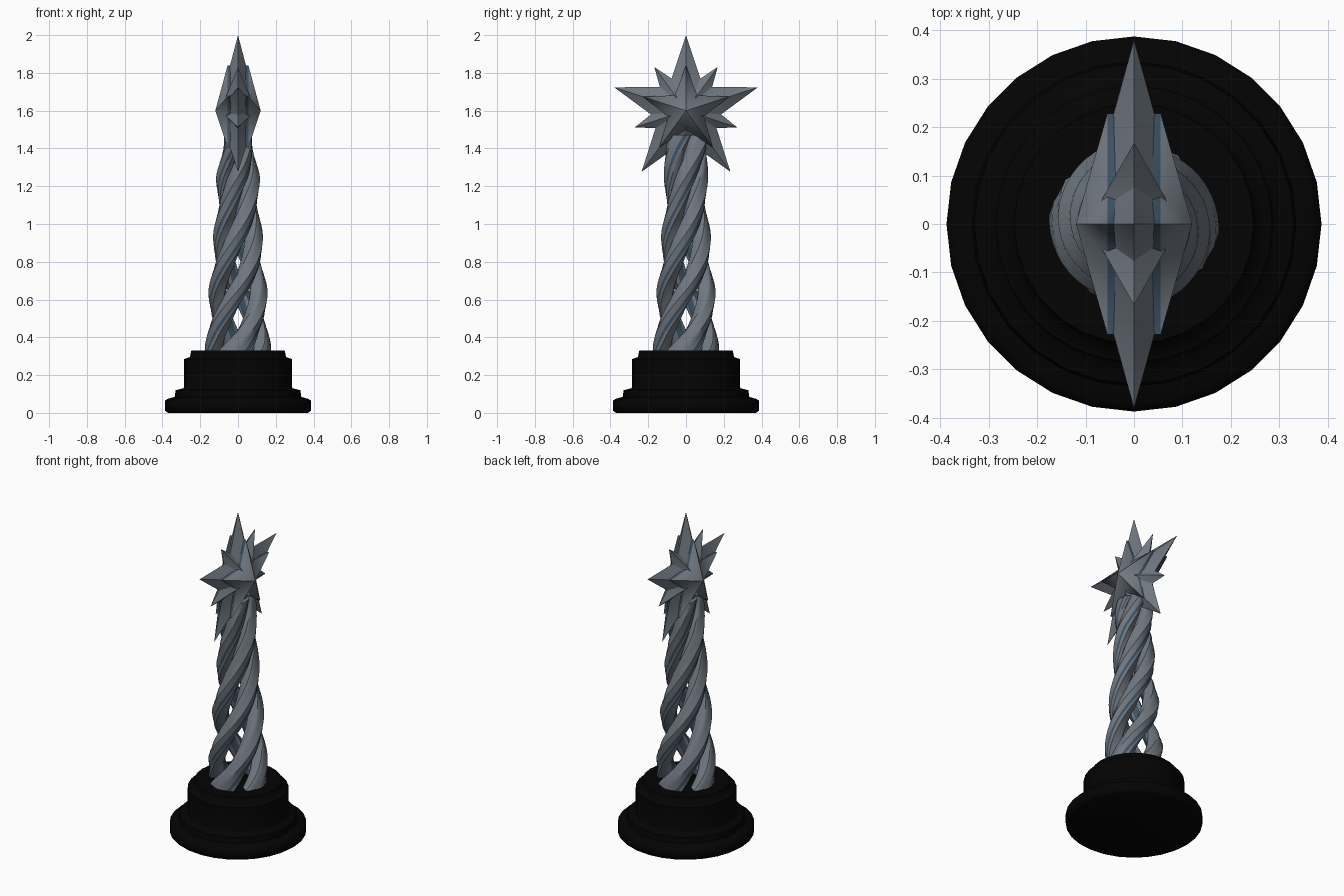
import bpy, bmesh
from math import sin, cos, pi, radians, tau

if "Cube" in bpy.data.objects:
    bpy.data.objects.remove(bpy.data.objects["Cube"], do_unlink=True)


def material(name, rgb):
    m = bpy.data.materials.new(name)
    m.use_nodes = True
    m.diffuse_color = (*rgb, 1)
    m.node_tree.nodes["Principled BSDF"].inputs["Base Color"].default_value = (*rgb, 1)
    return m


steel = material("blue_grey_metal", (0.16, 0.185, 0.215))
dark_blue = material("dark_blue_metal", (0.045, 0.085, 0.13))
black = material("black_base", (0.001, 0.001, 0.001))


def finish(name, bm, mats, angle):
    bmesh.ops.recalc_face_normals(bm, faces=bm.faces)
    mesh = bpy.data.meshes.new(name)
    bm.to_mesh(mesh)
    bm.free()
    for mat in mats:
        mesh.materials.append(mat)
    obj = bpy.data.objects.new(name, mesh)
    bpy.context.collection.objects.link(obj)
    bpy.ops.object.select_all(action='DESELECT')
    obj.select_set(True)
    bpy.context.view_layer.objects.active = obj
    bpy.ops.object.shade_smooth_by_angle(angle=radians(angle))


def loft(bm, rings, lining=()):
    """Skin equal-sized closed rings and cap the ends; lining lists the second-colour sides."""
    loops = [[bm.verts.new(p) for p in ring] for ring in rings]
    n = len(loops[0])
    for a, b in zip(loops, loops[1:]):
        for i in range(n):
            j = (i + 1) % n
            face = bm.faces.new((a[i], a[j], b[j], b[i]))
            face.material_index = int(i in lining)
    bm.faces.new(loops[0])
    bm.faces.new(loops[-1])


def blend(z, keys):
    """Linear interpolation through (z, value) keys."""
    for (z0, v0), (z1, v1) in zip(keys, keys[1:]):
        if z <= z1:
            return v0 + (v1 - v0) * (z - z0) / (z1 - z0)
    return keys[-1][1]


# Stepped round base
profile = [(0.37, 0), (0.387, 0.012), (0.387, 0.065), (0.37, 0.075), (0.335, 0.085),
           (0.33, 0.12), (0.29, 0.13), (0.285, 0.14), (0.285, 0.285), (0.255, 0.295), (0.247, 0.33)]
bm = bmesh.new()
loft(bm, [[(r * cos(tau * i / 28), r * sin(tau * i / 28), z) for i in range(28)] for r, z in profile])
finish("stepped_base", bm, [black], 60)


# Four twisted strands with splayed feet, forming the open column
def strand(name, phase):
    bottom, top, steps, sides = 0.32, 1.47, 46, 18
    rings = []
    for s in range(steps + 1):
        z = bottom + (top - bottom) * s / steps
        ang = phase + (z - 0.5) / 0.3 * pi / 2
        r = blend(z, [(bottom, 0.127), (0.65, 0.106), (1.1, 0.068), (top, 0.064)])
        width = blend(z, [(bottom, 0.088), (0.43, 0.06), (0.6, 0.054), (top, 0.051)])
        squeeze = blend(z, [(bottom, 0), (1.25, 0), (top, 1)])
        ring = []
        for i in range(sides):
            a = tau * i / sides
            ridge = 1 + 0.07 * cos(5 * a)
            out = r + 0.047 * ridge * cos(a)
            side = width * ridge * sin(a)
            x = out * cos(ang) - side * sin(ang)
            y = out * sin(ang) + side * cos(ang)
            ring.append((x * (1 - 0.3 * squeeze), y * (1 + 0.15 * squeeze), z))
        rings.append(ring)
    bm = bmesh.new()
    # the side facing the column's axis is dark, plus one thin groove on the outside
    loft(bm, rings, lining={2, 8, 9})
    finish(name, bm, [steel, dark_blue], 40)


for k in range(4):
    strand(f"twisted_strand_{k + 1}", pi / 4 + k * pi / 2)


# Five-pointed stars facing both sides, standing in the yz plane
def star(name, outer, inner, rim, apex, turn=0, centre=1.6):
    bm = bmesh.new()
    outline = []
    for i in range(10):
        r = inner if i % 2 else outer
        a = turn + pi / 2 + i * pi / 5
        outline.append((r * cos(a), centre + r * sin(a)))
    rims = []
    for side in (-1, 1):
        if side == -1 or rim > 0:
            ring = [bm.verts.new((side * rim, y, z)) for y, z in outline]
        rims.append(ring)
        tip = bm.verts.new((side * apex, 0, centre))
        for i in range(10):
            bm.faces.new((ring[i], ring[(i + 1) % 10], tip))
    if rim > 0:
        for i in range(10):
            j = (i + 1) % 10
            wall = bm.faces.new((rims[0][i], rims[0][j], rims[1][j], rims[1][i]))
            wall.material_index = 1
    finish(name, bm, [steel, dark_blue], 62)


star("large_star", 0.4, 0.155, 0, 0.105)
star("inverted_star", 0.285, 0.12, 0, 0.095, turn=pi)
star("raised_inner_star", 0.24, 0.1, 0.055, 0.12)
